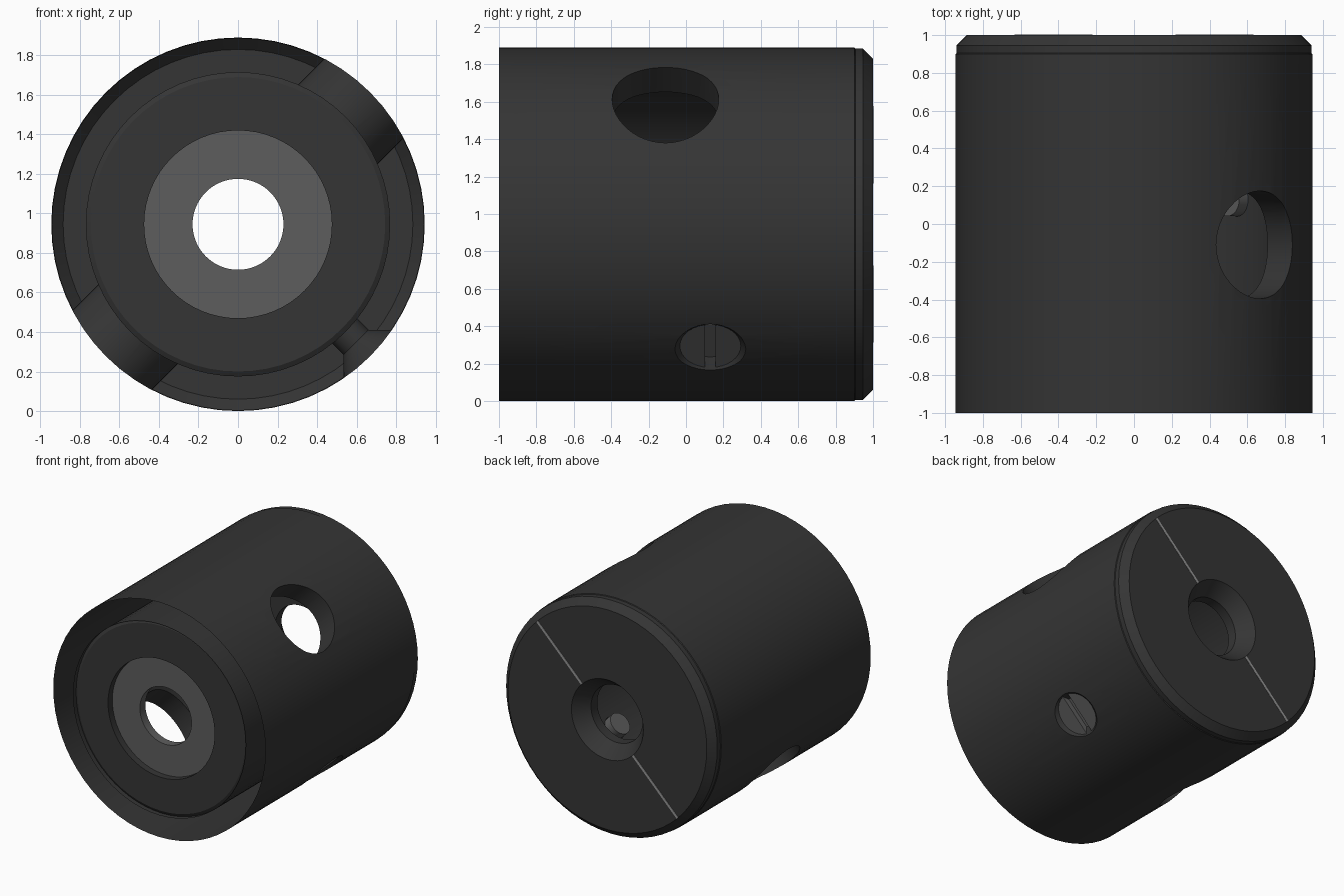
import bpy, bmesh, math
from mathutils import Vector, Matrix

if "Cube" in bpy.data.objects:
    bpy.data.objects.remove(bpy.data.objects["Cube"])

CZ = 0.945  # height of the axis
MID = Vector((0, 0, CZ))


def material(name, v):
    m = bpy.data.materials.new(name)
    m.diffuse_color = (v, v, v, 1)
    m.use_nodes = True
    m.node_tree.nodes["Principled BSDF"].inputs["Base Color"].default_value = m.diffuse_color
    return m


dark = material("dark_metal", 0.035)
grey = material("grey_metal", 0.11)
light = material("light_mark", 0.3)


def radial(angle, y=0.0):
    """Frame whose local Y points outward from the axis at an angle."""
    a = math.radians(angle)
    d, w = Vector((math.cos(a), 0, math.sin(a))), Vector((0, 1, 0))
    m = Matrix((d.cross(w), d, w)).transposed().to_4x4()
    return Matrix.Translation(MID + Vector((0, y, 0))) @ m


AXIAL = Matrix.Translation(MID)


def finish(name, bm, mat, frame):
    bmesh.ops.remove_doubles(bm, verts=bm.verts, dist=1e-5)
    bmesh.ops.recalc_face_normals(bm, faces=bm.faces)
    bm.transform(frame)
    me = bpy.data.meshes.new(name)
    bm.to_mesh(me)
    bm.free()
    ob = bpy.data.objects.new(name, me)
    bpy.context.collection.objects.link(ob)
    me.materials.append(mat)
    return ob


def lathe(name, profile, mat, frame=AXIAL, seg=64):
    """Turn a closed (radius, y) profile about local Y."""
    bm = bmesh.new()
    rings = []
    for i in range(seg):
        a = 2 * math.pi * i / seg
        rings.append([bm.verts.new((r * math.cos(a), y, r * math.sin(a))) for r, y in profile])
    n = len(profile)
    for i in range(seg):
        p, q = rings[i], rings[(i + 1) % seg]
        for j in range(n):
            k = (j + 1) % n
            if profile[j][0] == 0 and profile[k][0] == 0:
                continue
            vs = [p[j], p[k], q[k], q[j]]
            if profile[j][0] == 0:
                vs = [p[j], p[k], q[k]]
            elif profile[k][0] == 0:
                vs = [p[j], p[k], q[j]]
            bm.faces.new(vs)
    return finish(name, bm, mat, frame)


def box(name, size, center, mat, frame):
    bm = bmesh.new()
    bmesh.ops.create_cube(bm, size=1, matrix=Matrix.Translation(center) @ Matrix.Diagonal((*size, 1)))
    return finish(name, bm, mat, frame)


def select(ob):
    bpy.ops.object.select_all(action='DESELECT')
    ob.select_set(True)
    bpy.context.view_layer.objects.active = ob


def cut(ob, cutters):
    select(ob)
    for c in cutters:
        m = ob.modifiers.new("cut", 'BOOLEAN')
        m.operation, m.solver, m.object = 'DIFFERENCE', 'EXACT', c
        bpy.ops.object.modifier_apply(modifier=m.name)
    for c in cutters:
        bpy.data.objects.remove(c)


# Hollow body with chamfered back and countersunk bore
body = lathe("body", [(0.945, -1), (0.945, 0.9), (0.94, 0.905), (0.94, 0.945), (0.885, 1),
                      (0.32, 1), (0.23, 0.88), (0.23, 0.8), (0.77, 0.8), (0.77, -1)], dark)

# Cross holes on the diagonal and the countersunk screw hole
cross_hole = lathe("cross_hole", [(0, -1.5), (0.285, -1.5), (0.285, 1.5), (0, 1.5)],
                   dark, radial(45, -0.11), 48)
screw_hole = lathe("screw_hole", [(0, 0.5), (0.09, 0.5), (0.09, 0.845), (0.255, 1.01), (0, 1.01)],
                   dark, radial(-45, 0.13), 32)
cut(body, [cross_hole, screw_hole])

# The front end of the wall is open between its outer and inner skins
bm = bmesh.new()
bm.from_mesh(body.data)
front = [f for f in bm.faces if all(v.co.y < -0.999 for v in f.verts)]
bmesh.ops.delete(bm, geom=front, context='FACES')
bm.to_mesh(body.data)
bm.free()

# Front plate with recessed washer
plate = lathe("front_plate", [(0.77, -0.96), (0.745, -0.975), (0.475, -0.975),
                              (0.475, -0.85), (0.77, -0.85)], dark)
washer = lathe("washer", [(0.475, -0.92), (0.23, -0.92), (0.23, -0.85), (0.475, -0.85)], grey)

# Slotted countersunk screw
screw = lathe("screw", [(0, 0.7), (0.088, 0.7), (0.088, 0.845), (0.163, 0.92), (0, 0.92)],
              grey, radial(-45, 0.13), 32)
slot = box("slot", (0.5, 0.1, 0.055), (0, 0.93, 0), grey, radial(-45, 0.13))
cut(screw, [slot])

# Light index lines on the back face
for i, angle in enumerate((45, 225)):
    box(f"index_line_{i + 1}", (0.02, 0.565, 0.012), (0, 0.6025, 0), light, radial(angle, 0.996))

for ob in (body, plate, washer, screw):
    select(ob)
    bpy.ops.object.shade_smooth_by_angle(angle=math.radians(30))
